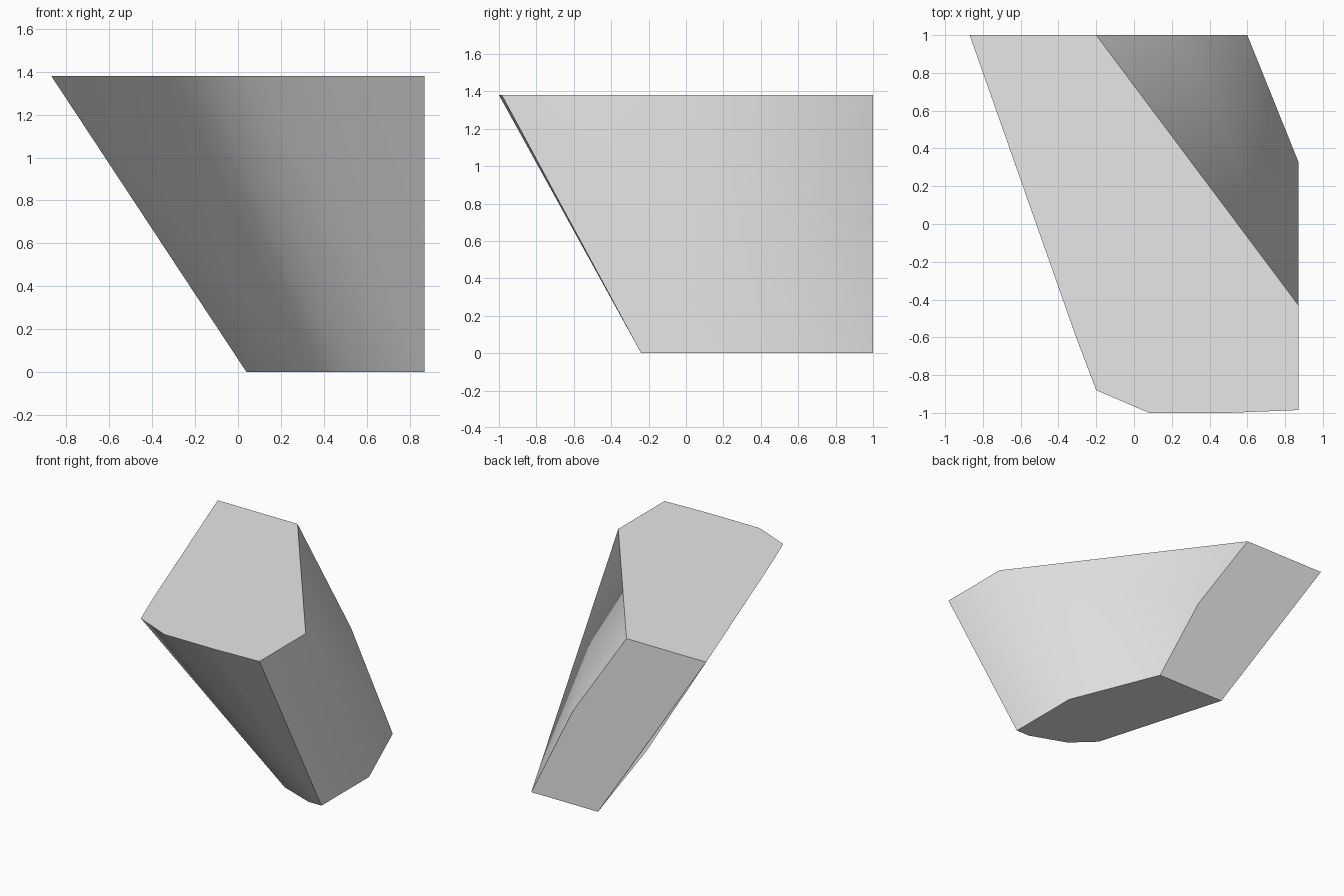
import bpy, bmesh, math

if "Cube" in bpy.data.objects:
    bpy.data.objects.remove(bpy.data.objects["Cube"], do_unlink=True)

HEIGHT = 1.38

# Outlines of the flat top, the flat bottom, and the bulge on the back face
top = [(-.87, 1), (-.2, 1), (.87, -.43), (.87, -.985), (.5, -1),
       (.08, -1), (-.2, -.88), (-.31, -.59)]
bottom = [(.04, 1), (.6, 1), (.87, .33), (.87, -.24), (.76, -.24),
          (.49, -.14), (.33, .01)]
bulge = (.25, 1, .71)

# Slanted stone wrapped around both outlines
bm = bmesh.new()
for x, y in top:
    bm.verts.new((x, y, HEIGHT))
for x, y in bottom:
    bm.verts.new((x, y, 0))
bm.verts.new(bulge)
bmesh.ops.convex_hull(bm, input=bm.verts[:])
bmesh.ops.dissolve_limit(bm, angle_limit=math.radians(.5),
                         verts=bm.verts[:], edges=bm.edges[:])
bmesh.ops.recalc_face_normals(bm, faces=bm.faces[:])

mesh = bpy.data.meshes.new("slanted_stone")
bm.to_mesh(mesh)
bm.free()
stone = bpy.data.objects.new("slanted_stone", mesh)
bpy.context.collection.objects.link(stone)

# Plain grey
grey = bpy.data.materials.new("light_grey")
grey.use_nodes = True
colour = (.8, .8, .8, 1)
grey.diffuse_color = colour
grey.node_tree.nodes["Principled BSDF"].inputs["Base Color"].default_value = colour
mesh.materials.append(grey)

# Smooth shading with crisp rims
bpy.ops.object.select_all(action="DESELECT")
stone.select_set(True)
bpy.context.view_layer.objects.active = stone
bpy.ops.object.shade_smooth_by_angle(angle=math.radians(30))
